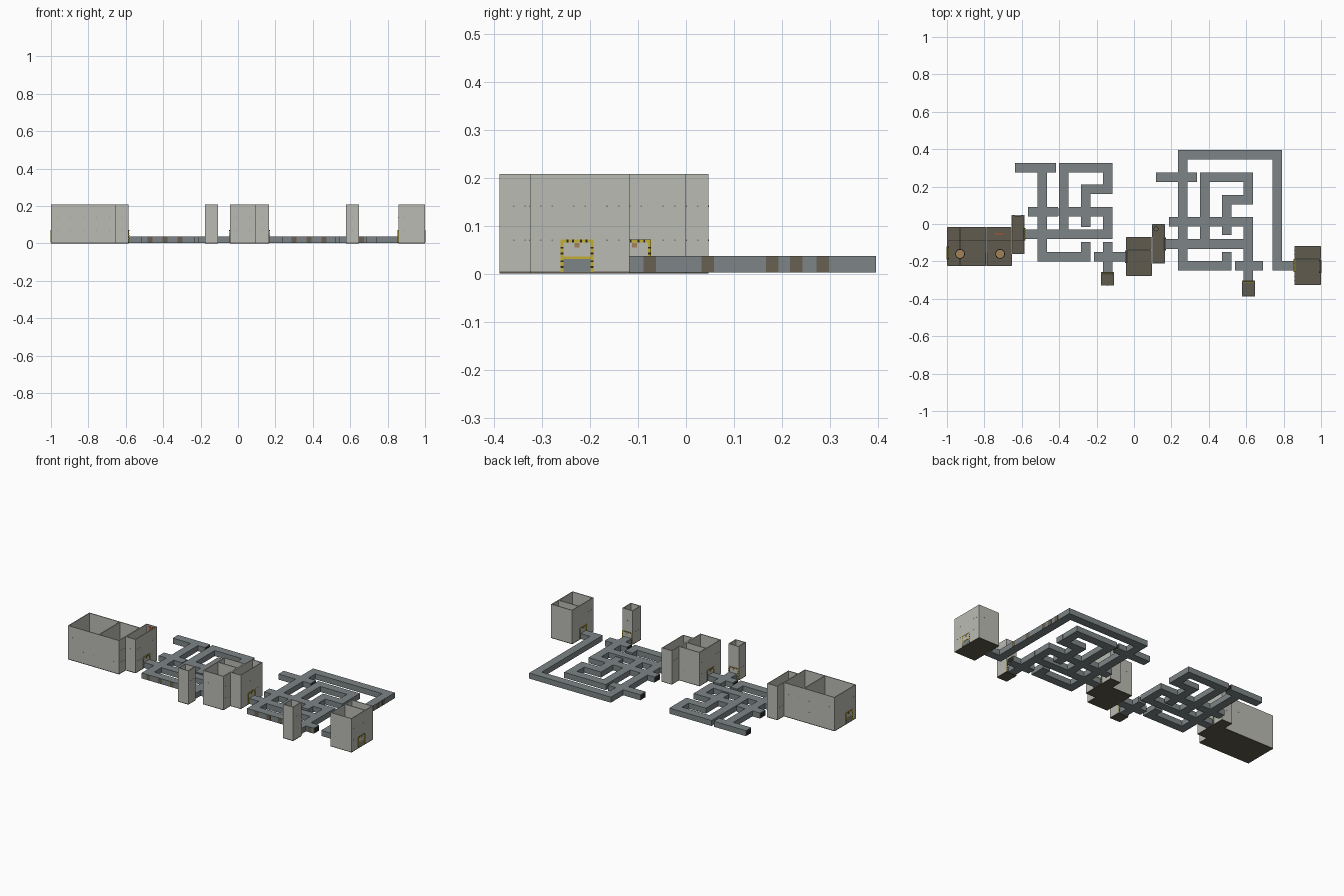
import bpy, bmesh, math
from mathutils import Matrix

def mat(name, r, g, b):
    m = bpy.data.materials.new(name)
    m.diffuse_color = (r, g, b, 1)
    return m

WALL = mat("concrete", 0.50, 0.50, 0.46)
DUCT = mat("duct grey", 0.205, 0.235, 0.24)
FLOOR = mat("floor brown", 0.115, 0.105, 0.075)
YELLOW = mat("hazard yellow", 0.55, 0.42, 0.03)
BLACK = mat("black", 0.02, 0.02, 0.018)
BROWN = mat("stain brown", 0.14, 0.12, 0.085)
TAN = mat("tan", 0.36, 0.22, 0.10)
RED = mat("rust red", 0.35, 0.09, 0.04)
HOLE = mat("bolt grey", 0.22, 0.22, 0.20)

def finish(name, bm, m):
    me = bpy.data.meshes.new(name)
    bm.to_mesh(me)
    bm.free()
    me.materials.append(m)
    ob = bpy.data.objects.new(name, me)
    bpy.context.collection.objects.link(ob)
    return ob

def boxes(name, m, items):
    """items: (x0, x1, y0, y1, z0, z1)"""
    bm = bmesh.new()
    for x0, x1, y0, y1, z0, z1 in items:
        M = Matrix.Translation(((x0+x1)/2, (y0+y1)/2, (z0+z1)/2)) @ Matrix.Diagonal((x1-x0, y1-y0, z1-z0, 1))
        bmesh.ops.create_cube(bm, size=1, matrix=M)
    return finish(name, bm, m)

def cylinder(name, m, x, y, r, z0, z1):
    bm = bmesh.new()
    bmesh.ops.create_cone(bm, cap_ends=True, segments=16, radius1=r, radius2=r, depth=z1-z0,
                          matrix=Matrix.Translation((x, y, (z0+z1)/2)))
    return finish(name, bm, m)

# Ducts: union of rectangles, extruded as one clean shell
W = 0.0255
def H(y, x0, x1): return (x0, x1, y-W, y+W)
def V(x, y0, y1): return (x-W, x+W, y0, y1)

def duct(name, rects, z0=0.003, z1=0.037):
    xs = sorted({round(v, 4) for r in rects for v in r[:2]})
    ys = sorted({round(v, 4) for r in rects for v in r[2:]})
    def full(i, j):
        if not (0 <= i < len(xs)-1 and 0 <= j < len(ys)-1):
            return False
        cx, cy = (xs[i]+xs[i+1])/2, (ys[j]+ys[j+1])/2
        return any(a < cx < b and c < cy < d for a, b, c, d in rects)
    bm = bmesh.new()
    def quad(*pts):
        bm.faces.new([bm.verts.new(p) for p in pts])
    for i in range(len(xs)-1):
        for j in range(len(ys)-1):
            if not full(i, j):
                continue
            a, b, c, d = xs[i], xs[i+1], ys[j], ys[j+1]
            quad((a, c, z1), (b, c, z1), (b, d, z1), (a, d, z1))
            quad((a, d, z0), (b, d, z0), (b, c, z0), (a, c, z0))
            for di, dj, p, q in ((0, -1, (a, c), (b, c)), (1, 0, (b, c), (b, d)),
                                 (0, 1, (b, d), (a, d)), (-1, 0, (a, d), (a, c))):
                if not full(i+di, j+dj):
                    quad((*p, z0), (*q, z0), (*q, z1), (*p, z1))
    bmesh.ops.remove_doubles(bm, verts=bm.verts, dist=1e-5)
    finish(name, bm, DUCT)

duct("left_duct_maze", [
    H(0.30, -0.636, -0.417), V(-0.49, -0.20, 0.30), H(0.065, -0.567, -0.406),
    H(-0.055, -0.585, -0.115), H(-0.175, -0.515, -0.232),
    H(0.30, -0.402, -0.115), V(-0.376, -0.055, 0.325), V(-0.14, 0.16, 0.325),
    H(0.185, -0.283, -0.115), V(-0.257, -0.016, 0.21), H(0.065, -0.376, -0.115),
    V(-0.14, -0.08, 0.09), V(-0.257, -0.20, -0.097), H(-0.175, -0.214, -0.04),
    V(-0.14, -0.262, -0.097)])
duct("right_duct_maze", [
    H(0.37, 0.235, 0.79), V(0.26, -0.247, 0.395), H(0.25, 0.118, 0.337),
    H(0.25, 0.353, 0.636), V(0.378, -0.13, 0.275), V(0.61, 0.105, 0.275),
    H(0.13, 0.47, 0.636), V(0.495, -0.06, 0.155), H(0.013, 0.187, 0.636),
    V(0.61, -0.308, 0.038), H(-0.107, 0.163, 0.636), V(0.495, -0.247, -0.15),
    H(-0.222, 0.235, 0.52), H(-0.222, 0.54, 0.69), V(0.765, -0.247, 0.395),
    H(-0.222, 0.74, 0.858)])

# Brown stains on duct sides, and dark mouths at open dead ends
boxes("duct_stains", BROWN,
      [(0.789, 0.7915, y-0.013, y+0.013, 0.004, 0.036) for y in (-0.075, 0.045, 0.18, 0.23, 0.285)] +
      [(x-0.013, x+0.013, -0.2015, -0.2, 0.004, 0.036) for x in (-0.47, -0.39, -0.31)] +
      [(x-0.013, x+0.013, -0.2485, -0.247, 0.004, 0.036) for x in (0.30, 0.38, 0.46, 0.66)])
ends = [(-0.636, 0.30), (-0.417, 0.30), (-0.567, 0.065), (-0.406, 0.065), (-0.214, -0.175),
        (0.118, 0.25), (0.337, 0.25), (0.187, 0.013), (0.54, -0.222), (0.69, -0.222)]
boxes("duct_mouths", BLACK, [(x-0.001, x+0.001, y-0.021, y+0.021, 0.007, 0.033) for x, y in ends])

# Open-topped rooms: x0, x1, y0, y1
T, TOP = 0.005, 0.208
rooms = {
    "long_room": (-1.0, -0.652, -0.225, -0.016), "left_hall": (-0.655, -0.585, -0.16, 0.047),
    "left_closet": (-0.177, -0.107, -0.33, -0.26), "middle_room": (-0.043, 0.096, -0.278, -0.07),
    "middle_hall": (0.096, 0.166, -0.21, 0.0), "right_closet": (0.577, 0.647, -0.388, -0.306),
    "end_room": (0.857, 1.0, -0.325, -0.118)}
for n, (a, b, c, d) in rooms.items():
    boxes(n+"_floor", FLOOR, [(a, b, c, d, 0, 0.005)])
    boxes(n+"_walls", WALL, [(a, a+T, c, d, 0.004, TOP), (b-T, b, c, d, 0.004, TOP),
                             (a+T, b-T, c, c+T, 0.004, TOP), (a+T, b-T, d-T, d, 0.004, TOP)])
    # Bolt holes on the outer wall modules
    nx, ny, e, s = max(1, round((b-a)/0.07)), max(1, round((d-c)/0.07)), 0.0006, 0.0016
    dots = []
    for z in (0.07, 0.14):
        for i in range(nx):
            u = a + (i+0.5)*(b-a)/nx
            for y in (c, d):
                dots.append((u-s, u+s, y-e, y+e, z-s, z+s))
        for j in range(ny):
            for k in (-0.012, 0.012):
                v = c + (j+0.5)*(d-c)/ny + k
                for x in (a, b):
                    dots.append((x-e, x+e, v-s, v+s, z-s, z+s))
    boxes(n+"_bolt_holes", HOLE, dots)

# Inner dividing walls and floor seams
boxes("dividing_walls", WALL, [
    (-0.793, -0.787, -0.221, -0.02, 0.004, TOP), (-0.039, 0.092, -0.142, -0.136, 0.004, TOP),
    (0.861, 0.996, -0.19, -0.184, 0.004, TOP)])
boxes("floor_seams", BLACK, [
    (-0.932, -0.928, -0.221, -0.02, 0.004, 0.007), (-0.995, -0.59, -0.092, -0.088, 0.004, 0.007)])

# Hazard-framed doors: wall axis, wall position, centre along the wall
def door(name, axis, p, c, t=0.0035):
    def put(part, m, items, depth):
        out = []
        for u0, u1, z0, z1 in items:
            if axis == 'x':
                out.append((p-depth, p+depth, c+u0, c+u1, z0, z1))
            else:
                out.append((c+u0, c+u1, p-depth, p+depth, z0, z1))
        boxes(name+part, m, out, )
    h = T/2 + t
    put("_frame", YELLOW, [(-0.034, -0.028, 0.004, 0.071), (0.028, 0.034, 0.004, 0.071),
                           (-0.028, 0.028, 0.065, 0.071), (-0.028, 0.028, 0.031, 0.036)], h)
    put("_stripes", BLACK, [(s*0.031-0.003, s*0.031+0.003, z, z+0.004)
                            for s in (-1, 1) for z in (0.012, 0.024, 0.040, 0.052)] +
        [(u, u+0.004, 0.065, 0.071) for u in (-0.022, -0.01, 0.006, 0.018)], h+0.0004)
    put("_lower_panel", DUCT, [(-0.028, 0.028, 0.004, 0.031)], h-0.001)
    put("_upper_panel", WALL, [(-0.028, 0.028, 0.036, 0.065)], h-0.001)
    put("_lamp", TAN, [(-0.005, 0.005, 0.055, 0.064)], h)

door("entry_door", 'x', -0.9965, -0.155)
door("long_room_inner_door", 'x', -0.79, -0.187)
door("left_hall_door", 'x', -0.5875, -0.055)
door("left_closet_door", 'y', -0.2625, -0.142)
door("middle_room_door", 'x', -0.0405, -0.175)
door("middle_hall_door", 'x', 0.1635, -0.107)
door("right_closet_door", 'y', -0.3085, 0.612)
door("end_room_door", 'x', 0.8595, -0.222)
door("exit_door", 'x', 0.9965, -0.227)

# Round floor fixtures
for i, (x, y, r) in enumerate([(-0.93, -0.16, 0.026), (-0.716, -0.16, 0.026), (0.118, -0.026, 0.013)]):
    cylinder(f"round_base_{i}", BLACK, x, y, r, 0.004, 0.016)
    cylinder(f"round_top_{i}", TAN if i < 2 else BROWN, x, y, r*0.85, 0.015, 0.02)

# Small rusty signs
boxes("rust_signs", RED, [(-0.745, -0.70, -0.055, -0.047, 0.004, 0.012),
                          (-0.635, -0.605, 0.039, 0.043, 0.17, 0.2)])
